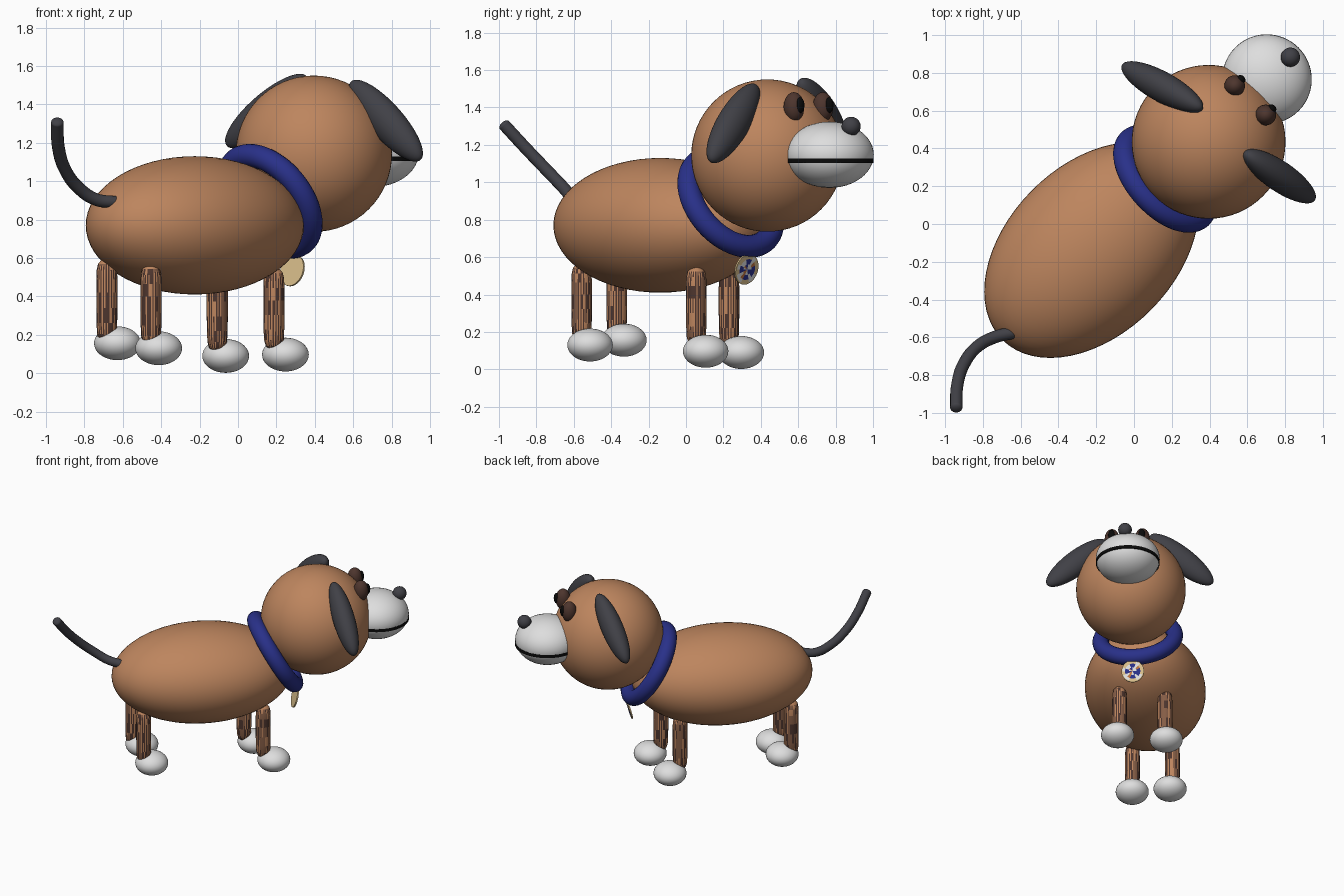
import bpy, bmesh, math, random
from mathutils import Vector, Matrix

if "Cube" in bpy.data.objects:
    bpy.data.objects.remove(bpy.data.objects["Cube"])

random.seed(4)


def material(name, rgb):
    m = bpy.data.materials.new(name)
    m.diffuse_color = (*rgb, 1)
    m.use_nodes = True
    m.node_tree.nodes["Principled BSDF"].inputs["Base Color"].default_value = m.diffuse_color
    return m


BROWN = material("brown fur", (0.51, 0.235, 0.112))
DARK = material("dark brown", (0.075, 0.036, 0.027))
GREY = material("charcoal", (0.052, 0.052, 0.062))
WHITE = material("pale grey", (0.73, 0.73, 0.73))
BLUE = material("collar blue", (0.022, 0.03, 0.25))
TAN = material("tag tan", (0.70, 0.52, 0.26))
BLACK = material("black", (0.003, 0.003, 0.003))
ORANGE = material("tag orange", (0.50, 0.17, 0.05))

FORWARD = Vector((0.70, 0.71, 0))


def frame(loc, xdir, hint):
    """Placement whose x axis is xdir and y axis is as near hint as possible."""
    x = Vector(xdir).normalized()
    z = x.cross(Vector(hint)).normalized()
    y = z.cross(x)
    return Matrix.Translation(loc) @ Matrix((x, y, z)).transposed().to_4x4()


def finish(name, bm, mats, matrix=None):
    if matrix is not None:
        bm.transform(matrix)
    bmesh.ops.recalc_face_normals(bm, faces=bm.faces)
    mesh = bpy.data.meshes.new(name)
    bm.to_mesh(mesh)
    bm.free()
    for m in mats:
        mesh.materials.append(m)
    ob = bpy.data.objects.new(name, mesh)
    bpy.context.collection.objects.link(ob)
    bpy.context.view_layer.objects.active = ob
    bpy.ops.object.select_all(action='DESELECT')
    ob.select_set(True)
    bpy.ops.object.shade_smooth_by_angle(angle=math.radians(40))
    return ob


def ellipsoid(name, loc, radii, mat, xdir=FORWARD, hint=(-0.71, 0.70, 0), seg=48):
    bm = bmesh.new()
    bmesh.ops.create_uvsphere(bm, u_segments=seg, v_segments=seg // 2, radius=1)
    return finish(name, bm, [mat], frame(loc, xdir, hint) @ Matrix.Diagonal((*radii, 1)))


def disc(name, loc, radius, depth, mat, axis, seg=48):
    bm = bmesh.new()
    bmesh.ops.create_cone(bm, cap_ends=True, segments=seg, radius1=radius,
                          radius2=radius, depth=depth)
    rot = Vector(axis).to_track_quat('Z', 'Y').to_matrix().to_4x4()
    return finish(name, bm, [mat], Matrix.Translation(loc) @ rot)


# Body and head
ellipsoid("body", (-0.225, -0.138, 0.77), (0.67, 0.447, 0.36), BROWN, seg=64)
ellipsoid("head", (0.395, 0.435, 1.143), (0.407,) * 3, BROWN, seg=64)

# Muzzle, mouth line and nose
ellipsoid("muzzle", (0.704, 0.767, 1.147), (0.236, 0.238, 0.177), WHITE)
disc("mouth", (0.704, 0.767, 1.116), 0.2365, 0.024, BLACK, (0, 0, 1), 64)
ellipsoid("nose", (0.828, 0.883, 1.299), (0.051,) * 3, GREY, seg=32)

# Eyes with pupils set into their front
for side, x, y in (("left", 0.533, 0.732), ("right", 0.697, 0.577)):
    ellipsoid(side + "_eye", (x, y, 1.402), (0.055, 0.055, 0.08), DARK, seg=32)
    ellipsoid(side + "_pupil", (x + 0.033, y + 0.033, 1.412),
              (0.022, 0.025, 0.042), BLACK, seg=24)

# Drooping ears
ellipsoid("right_ear", (0.77, 0.253, 1.315), (0.297, 0.08, 0.095), GREY,
          (0.61, -0.41, -0.68), FORWARD)
ellipsoid("left_ear", (0.15, 0.725, 1.365), (0.297, 0.08, 0.095), GREY,
          (-0.70, 0.38, -0.60), FORWARD)

# Collar: a torus spun from a round section
bm = bmesh.new()
R, r, n = 0.277, 0.061, 20
ring = [bm.verts.new((R + r * math.cos(a), 0, r * math.sin(a)))
        for a in (2 * math.pi * i / n for i in range(n))]
edges = [bm.edges.new((ring[i], ring[(i + 1) % n])) for i in range(n)]
bmesh.ops.spin(bm, geom=ring + edges, cent=(0, 0, 0), axis=(0, 0, 1),
               angle=2 * math.pi, steps=64, use_merge=True)
bmesh.ops.remove_doubles(bm, verts=bm.verts, dist=1e-5)
tilt = Vector((0.63, 0.58, 0.51)).to_track_quat('Z', 'Y').to_matrix().to_4x4()
finish("collar", bm, [BLUE], Matrix.Translation((0.165, 0.24, 0.895)) @ tilt)

# Name tag: tan disc with a thin patchwork plate on its front
axis = Vector((0.68, 0.68, -0.25)).normalized()
tag = Vector((0.283, 0.323, 0.535))
disc("tag", tag, 0.084, 0.010, TAN, axis)
bm = bmesh.new()
rings = []
for rad in (0.078, 0.058, 0.03):
    rings.append([bm.verts.new((rad * math.cos(a), rad * math.sin(a), 0))
                  for a in (2 * math.pi * i / 16 for i in range(16))])
hub = bm.verts.new((0, 0, 0))
for i in range(16):
    j = (i + 1) % 16
    for level, (outer, inner) in enumerate(zip(rings, rings[1:])):
        f = bm.faces.new((outer[i], outer[j], inner[j], inner[i]))
        f.material_index = random.choice(((0, 3, 0, 3), (0, 1, 1, 2))[level])
    bm.faces.new((rings[2][i], rings[2][j], hub)).material_index = random.choice((0, 1, 2))
rot = axis.to_track_quat('Z', 'Y').to_matrix().to_4x4()
finish("tag_plate", bm, [WHITE, BLUE, ORANGE, TAN],
       Matrix.Translation(tag + axis * 0.007) @ rot)


# Legs: rounded posts with streaky two-tone fur
def leg(name, x, y, z0, z1):
    bm = bmesh.new()
    seg = 48
    profile = [(0, 0), (0.025, 0.012), (0.042, 0.05), (0.051, 0.12), (0.054, 0.25),
               (0.055, 0.42), (0.055, 0.6), (0.055, 0.75), (0.053, 0.86),
               (0.046, 0.93), (0.028, 0.98), (0, 1)]
    h = z1 - z0
    vs = [bm.verts.new((pr, 0, pz * h)) for pr, pz in profile]
    es = [bm.edges.new(p) for p in zip(vs, vs[1:])]
    bmesh.ops.spin(bm, geom=vs + es, cent=(0, 0, 0), axis=(0, 0, 1),
                   angle=2 * math.pi, steps=seg, use_merge=True)
    bmesh.ops.remove_doubles(bm, verts=bm.verts, dist=1e-5)
    streak = [0.25 + 0.65 * (i % 2) for i in range(seg)]
    for f in bm.faces:
        c = f.calc_center_median()
        column = int((math.atan2(c.y, c.x) / (2 * math.pi) % 1) * seg) % seg
        f.material_index = int(c.z < 0.93 * h and random.random() < streak[column])
    finish(name, bm, [BROWN, DARK], Matrix.Translation((x, y, z0)))


# Each row: leg position and span, then paw position
LIMBS = {
    "front_left": ((-0.108, 0.23, 0.11, 0.55), (-0.064, 0.296, 0.09)),
    "front_right": ((0.187, 0.055, 0.12, 0.553), (0.247, 0.105, 0.097)),
    "back_left": ((-0.683, -0.37, 0.15, 0.60), (-0.628, -0.332, 0.156)),
    "back_right": ((-0.453, -0.558, 0.14, 0.573), (-0.413, -0.513, 0.13)),
}
for name, (post, paw) in LIMBS.items():
    leg(name + "_leg", *post)
    ellipsoid(name + "_paw", paw, (0.121, 0.123, 0.088), WHITE, seg=36)

# Tail: bevelled curve sweeping up and back
cu = bpy.data.curves.new("tail", 'CURVE')
cu.dimensions = '3D'
cu.bevel_depth = 0.033
cu.bevel_resolution = 5
cu.use_fill_caps = True
path = [(-0.64, -0.575, 0.89), (-0.74, -0.60, 0.905), (-0.83, -0.65, 0.965),
        (-0.90, -0.74, 1.06), (-0.935, -0.85, 1.175), (-0.941, -0.970, 1.305)]
sp = cu.splines.new('BEZIER')
sp.bezier_points.add(len(path) - 1)
for p, co in zip(sp.bezier_points, path):
    p.co = co
    p.handle_left_type = p.handle_right_type = 'AUTO'
cu.materials.append(GREY)
tail = bpy.data.objects.new("tail", cu)
bpy.context.collection.objects.link(tail)
bpy.ops.object.select_all(action='DESELECT')
tail.select_set(True)
bpy.context.view_layer.objects.active = tail
bpy.ops.object.convert(target='MESH')
bpy.ops.object.shade_smooth_by_angle(angle=math.radians(40))

# Rounded tail tip
ellipsoid("tail_tip", (-0.941, -0.970, 1.305), (0.033, 0.033, 0.02), GREY,
          (1, 0, 0), (0, 0.74, 0.67), 24)
